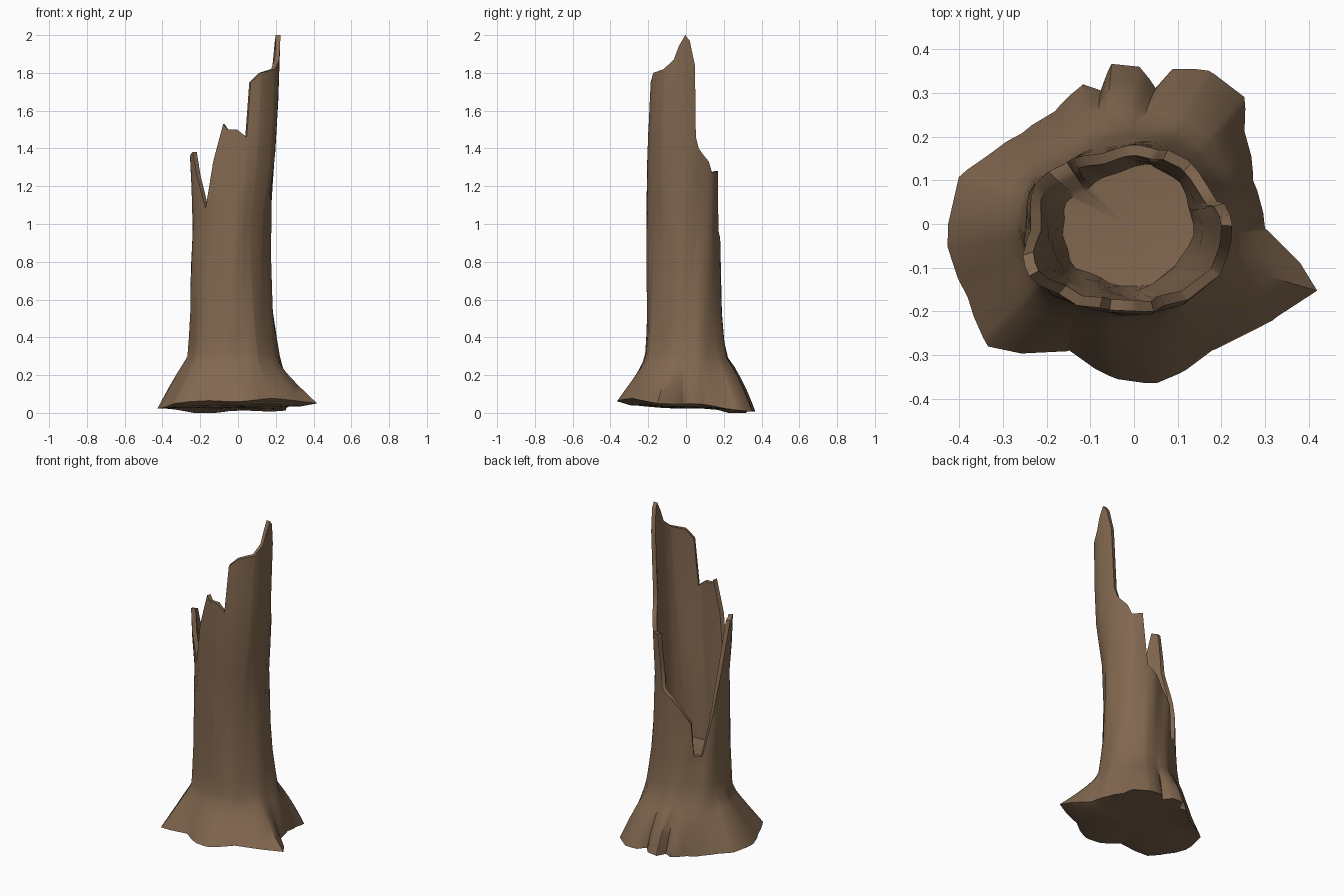
import bpy, bmesh, math
from mathutils import Vector

if "Cube" in bpy.data.objects:
    bpy.data.objects.remove(bpy.data.objects["Cube"], do_unlink=True)

FLOOR = 0.53         # height of the floor inside the hollow
FLARE_TOP = 0.3      # height where the root flare ends

# Torn rim: angle in degrees, height
RIM = [(5, 1.97), (15, 1.84), (18, 1.46), (23, 1.4), (30, 1.37), (40, 1.33), (46, 1.27),
       (62, 1.28), (65, 1.1), (68, .95), (84, .91), (100, .84), (117, .77), (123, .57),
       (136, .57), (147, .75), (162, .92), (180, 1.08), (197, 1.36), (210, 1.38),
       (217, 1.25), (229, 1.08), (242, 1.33), (255, 1.53), (261, 1.5), (274, 1.5),
       (287, 1.46), (290, 1.75), (303, 1.8), (325, 1.82), (340, 1.87), (347, 1.94), (357, 2)]

# Root outline on the ground: angle in degrees, radius
ROOTS = [(20, .29), (40, .33), (49, .385), (64, .39), (76, .366), (81, .315), (88, .36),
         (98, .37), (104, .315), (110, .34), (125, .315), (141, .33), (155, .37), (165, .415),
         (187, .43), (204, .416), (220, .436), (243, .325), (264, .357), (278, .368),
         (302, .34), (327, .39), (340, .446), (358, .3)]

# Trunk section by height: z, then extents left, right, front, back
TRUNK = [(0, -.285, .23, -.26, .23), (.3, -.265, .21, -.22, .205), (.5, -.255, .18, -.205, .18),
         (.75, -.255, .165, -.205, .17), (1, -.24, .16, -.205, .17),
         (1.3, -.24, .185, -.2, .18), (1.6, -.24, .205, -.19, .18), (2, -.24, .22, -.17, .18)]


def lookup(table, x):
    """Linear interpolation of the row at x."""
    for low, high in zip(table, table[1:]):
        if x <= high[0]:
            t = max(0, (x - low[0]) / (high[0] - low[0]))
            return [a + (b - a) * t for a, b in zip(low[1:], high[1:])]
    return table[-1][1:]


def around(table, deg):
    """Interpolation that wraps round the full circle."""
    last, first = table[-1], table[0]
    return lookup([(last[0] - 360, last[1])] + table + [(first[0] + 360, first[1])], deg)[0]


def ridge(deg, centre):
    """Rounded swelling of the bark about one direction."""
    return .03 * max(0, math.cos(math.radians(deg - centre))) ** 6


def trunk_point(deg, z, inset=0):
    """Oval section with slight flutes, a low ridge and two ridges near the rim."""
    left, right, front, back = lookup(TRUNK, z)
    a = math.radians(deg)
    ripple = .005 * math.sin(5 * a + 2 * z) + .004 * math.sin(9 * a - 5 * z)
    ripple += ridge(deg, 45)
    high = min(1, max(0, (z - 1) * 3))
    swell = ripple * min(1, max(0, 1.8 - z)) - inset
    swell += high * (ridge(deg, 212) + ridge(deg, 315))
    rx, ry = (right - left) / 2 + swell, (back - front) / 2 + swell
    return Vector(((left + right) / 2 + rx * math.cos(a), (front + back) / 2 + ry * math.sin(a), z))


def ground_height(deg):
    a = math.radians(deg)
    return max(0, .036 - .032 * math.sin(a) + .012 * math.cos(a) + .008 * math.sin(5 * a))


def outer_point(deg, z):
    """Trunk surface blended into the spreading roots, fuller at the back."""
    p = trunk_point(deg, z)
    start = ground_height(deg)
    t = min(1, max(0, (z - start) / (FLARE_TOP - start)))
    a, r = math.radians(deg), around(ROOTS, deg)
    root = Vector((r * math.cos(a), r * math.sin(a), z))
    return p.lerp(root, (1 - t) ** (1.1 - .3 * math.sin(a) + .1 * math.cos(a)))


def column(deg):
    """One strip from under the roots, up the bark, over the rim and down the hollow."""
    top, low = around(RIM, deg), ground_height(deg)
    foot = outer_point(deg, low)
    points = [Vector((foot.x * .8, foot.y * .8, low * .4 + .015)), foot]
    for t in (.1, .22, .34, .44, .54, .72, 1):
        points.append(outer_point(deg, low + (FLOOR - low) * t))
    for t in (.2, .4, .6, .8, 1):
        points.append(trunk_point(deg, FLOOR + (top - FLOOR) * t))
    depth = .065 - .025 * math.cos(math.radians(deg))
    for t in (1, .75, .5, .25, 0):
        points.append(trunk_point(deg, FLOOR + (top - FLOOR) * t, depth + (.025 - depth) * t))
    return points


# Stump skin
angles = sorted({row[0] for row in RIM + ROOTS})
bm = bmesh.new()
strips = [[bm.verts.new(p) for p in column(deg)] for deg in angles]
for one, two in zip(strips, strips[1:] + strips[:1]):
    for k in range(len(one) - 1):
        bm.faces.new((one[k], two[k], two[k + 1], one[k + 1]))

# Underside and hollow floor as fans
for index, height in ((0, .03), (-1, FLOOR - .01)):
    hub = bm.verts.new((-.02, 0, height))
    for one, two in zip(strips, strips[1:] + strips[:1]):
        bm.faces.new((hub, one[index], two[index]))
bmesh.ops.recalc_face_normals(bm, faces=bm.faces)

mesh = bpy.data.meshes.new("broken_stump")
bm.to_mesh(mesh)
bm.free()
stump = bpy.data.objects.new("broken_stump", mesh)
bpy.context.collection.objects.link(stump)

# Bark colour
bark = bpy.data.materials.new("bark_brown")
bark.use_nodes = True
brown = (.223, .138, .08, 1)
bark.diffuse_color = brown
bark.node_tree.nodes["Principled BSDF"].inputs["Base Color"].default_value = brown
mesh.materials.append(bark)

bpy.ops.object.select_all(action="DESELECT")
stump.select_set(True)
bpy.context.view_layer.objects.active = stump
bpy.ops.object.shade_smooth_by_angle(angle=math.radians(50))
